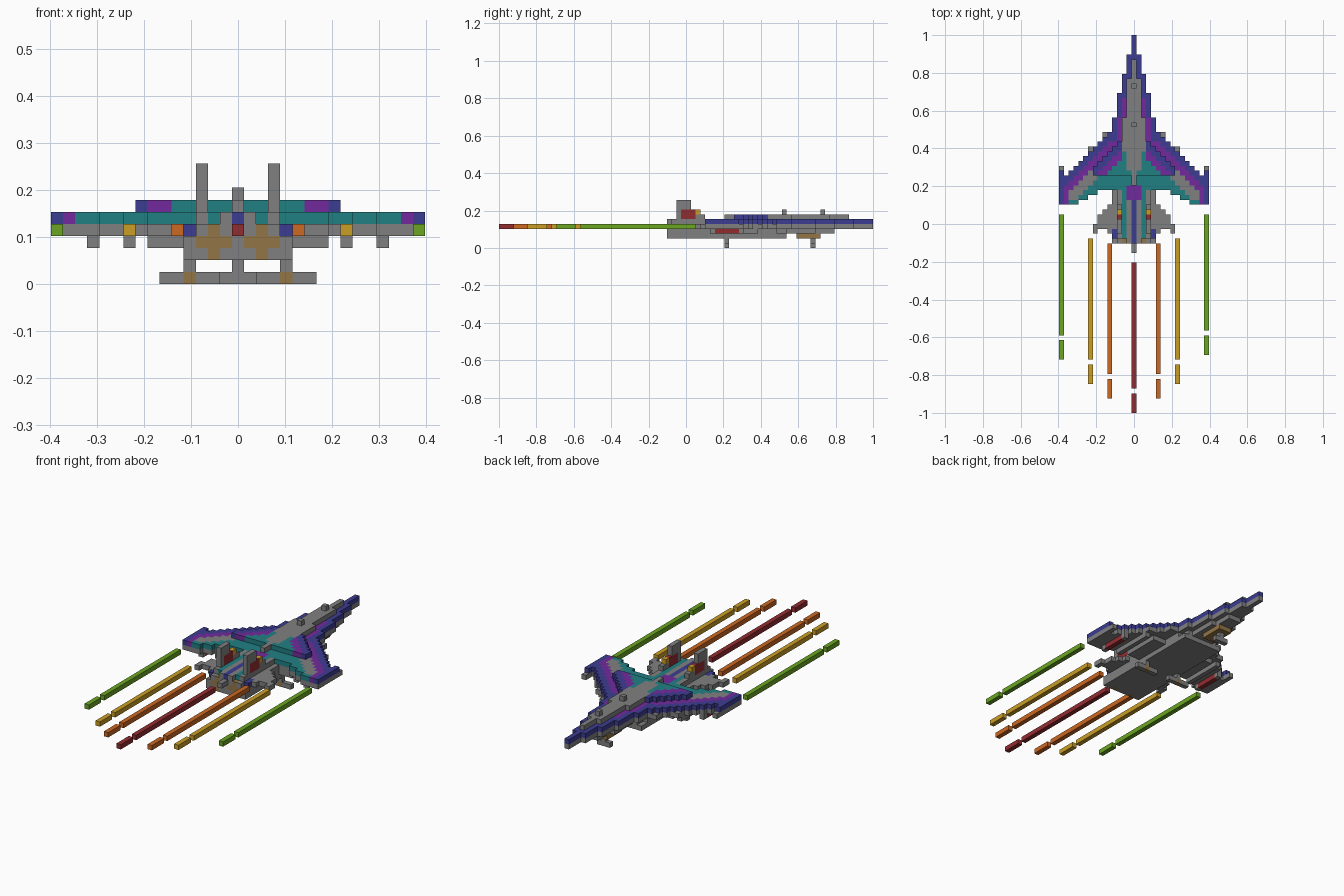
import bpy

cube = bpy.data.objects.get("Cube")
if cube:
    bpy.data.objects.remove(cube, do_unlink=True)

V = 2 / 78  # edge of one block


def srgb(r, g, b):
    return [((c / 255 + 0.055) / 1.055) ** 2.4 for c in (r, g, b)] + [1]


COLOURS = {
    "grey": srgb(128, 128, 128), "blue": srgb(60, 60, 146),
    "purple": srgb(114, 42, 156), "teal": srgb(33, 128, 132),
    "green": srgb(106, 165, 34), "yellow": srgb(202, 158, 38),
    "orange": srgb(204, 104, 34), "red": srgb(146, 44, 48),
    "tan": srgb(146, 118, 70),
}
MATS = {}
for name, col in COLOURS.items():
    m = bpy.data.materials.new(name)
    m.use_nodes = True
    m.diffuse_color = col
    bsdf = m.node_tree.nodes["Principled BSDF"]
    bsdf.inputs["Base Color"].default_value = col
    bsdf.inputs["Roughness"].default_value = 0.9
    MATS[name] = m

cells = {}  # block position -> (part, colour)


def fill(part, xs, ys, zs, colour="grey", both=True):
    """Fill a range of blocks (inclusive x and z, end-exclusive y), mirrored in x."""
    for i in range(xs[0], xs[1] + 1):
        for j in range(*ys):
            for k in range(zs[0], zs[1] + 1):
                c = colour(i, j, k) if callable(colour) else colour
                for s in ((i, -i) if both else (i,)):
                    cells[s, j, k] = (part, c)


def lead(i):
    """Front row of the wing outline in column i."""
    if i < 5:
        return (78, 74, 70, 66, 61)[i]
    return 50 if i == 15 else 63 - i


def rear(i):
    """Back row of the wing outline in column i."""
    return 43 if i > 11 else 44 if i > 9 else 45 if i > 7 else 46


def wing_colour(i, j, k):
    if i == 15:
        return "blue"
    depth = lead(i) - 1 - j
    a, b = (5, 11) if i < 4 else (5, 8) if i == 4 else (2, 4)
    if depth < a:
        return "blue"
    if depth < b or i == 14:
        return "purple"
    return "grey" if depth < b + 3 and j > rear(i) else "teal"


def raised_colour(i, j, k):
    depth = 58 - i - j
    return "blue" if depth < 2 else "purple" if depth < 4 else "teal"


# Wing: grey underside, banded top
for i in range(16):
    fill("wing_underside", (i, i), (rear(i), lead(i)), (4, 4))
    fill("wing_top", (i, i), (rear(i), lead(i)), (5, 5), wing_colour)
for i, tip in ((6, 58), (9, 55), (15, 51)):
    fill("leading_edge_rail", (i, i), (tip - 1, tip), (4, 4))

# Raised inner wing and spine
for i in range(3, 9):
    fill("raised_wing", (i, i), (49, 59 - i), (6, 6), raised_colour)
fill("raised_wing", (0, 2), (49, 57), (6, 6), "teal")
for i, (start, end) in enumerate(((47, 73), (50, 69), (54, 61))):
    fill("spine", (i, i), (start, end), (6, 6))
for j in (59, 67):
    fill("spine_knob", (0, 0), (j, j + 1), (7, 7))

# Rear deck with coloured strips
for i, c in enumerate(("blue", "grey", "teal", "grey")):
    fill("rear_deck", (i, i), (35, 46), (4, 4))
    fill("rear_deck", (i, i), (35 if i < 2 else 36, 46), (5, 5), c)
fill("rear_deck", (0, 1), (44, 47), (5, 5), "purple")
fill("tail_boom", (0, 0), (33, 36), (4, 4))

# Belly
fill("belly", (0, 4), (36, 60), (2, 2))
for i, end in enumerate((70, 70, 66, 60, 58)):
    fill("belly", (i, i), (36, end), (3, 3))
fill("nose_gear_pod", (0, 1), (62, 67), (2, 2), "tan")

# Paired exhausts, each a cross of tan blocks
for i in range(5):
    for k in (2, 3):
        hot = 1 <= i <= 3 and (k == 3 or i == 2)
        fill("exhaust", (i, i), (35, 36), (k, k), "tan" if hot else "grey")
fill("exhaust", (2, 2), (35, 36), (4, 4), "tan")

# Tailplane
for i, (start, end) in enumerate(((37, 46), (37, 43), (38, 42), (38, 41), (37, 39))):
    fill("tailplane", (i + 4, i + 4), (start, end), (4, 4))
fill("tailplane", (4, 4), (36, 38), (4, 4), "blue")

# Twin fins with a red panel
for k, end in ((5, 44), (6, 43), (7, 42), (8, 40), (9, 40)):
    fill("fin", (3, 3), (37, end), (k, k),
         lambda i, j, k: "red" if k in (6, 7) and 38 <= j <= 40 else "grey")
fill("fin", (3, 3), (41, 42), (7, 7), "yellow")

# Stores under the wing
fill("missile", (12, 12), (44, 51), (3, 3),
     lambda i, j, k: "red" if 45 <= j < 50 else "grey")
fill("pylon", (9, 9), (45, 54), (3, 3))
fill("intake", (5, 7), (46, 54), (3, 3))

# Landing gear
fill("main_gear", (4, 4), (47, 48), (1, 1))
fill("main_gear", (2, 6), (47, 48), (0, 0), lambda i, j, k: "tan" if i == 4 else "grey")
fill("nose_gear", (0, 0), (65, 66), (1, 1))
fill("nose_gear", (0, 1), (65, 66), (0, 0))

# Smoke trails, each a long bar and a short broken-off end
for i, c, start, end in ((0, "red", 0, 31), (5, "orange", 3, 35), (-5, "orange", 3, 35),
                         (9, "yellow", 6, 36), (-9, "yellow", 6, 36),
                         (15, "green", 12, 41), (-15, "green", 11, 41)):
    fill(c + "_trail", (i, i), (start, start + 4), (4, 4), c, both=False)
    fill(c + "_trail", (i, i), (start + 5, end), (4, 4), c, both=False)

# Turn the blocks into one mesh per part, keeping only exposed sides
parts = {}
for pos, (part, colour) in cells.items():
    parts.setdefault(part, []).append((pos, colour))

for part, blocks in parts.items():
    verts, faces, mats = {}, [], []
    used = sorted({c for _, c in blocks})
    for pos, colour in blocks:
        for axis in range(3):
            for side in (0, 1):
                near = list(pos)
                near[axis] += 2 * side - 1
                if tuple(near) in cells:
                    continue
                u, v = (axis + 1) % 3, (axis + 2) % 3
                quad = []
                for du, dv in ((0, 0), (1, 0), (1, 1), (0, 1)):
                    p = list(pos)
                    p[axis] += side
                    p[u] += du
                    p[v] += dv
                    quad.append(verts.setdefault(tuple(p), len(verts)))
                faces.append(quad if side else quad[::-1])
                mats.append(used.index(colour))
    mesh = bpy.data.meshes.new(part)
    mesh.from_pydata([((x - 0.5) * V, y * V - 1, z * V) for x, y, z in verts], [], faces)
    for c in used:
        mesh.materials.append(MATS[c])
    mesh.polygons.foreach_set("material_index", mats)
    mesh.update()
    bpy.context.collection.objects.link(bpy.data.objects.new(part, mesh))
